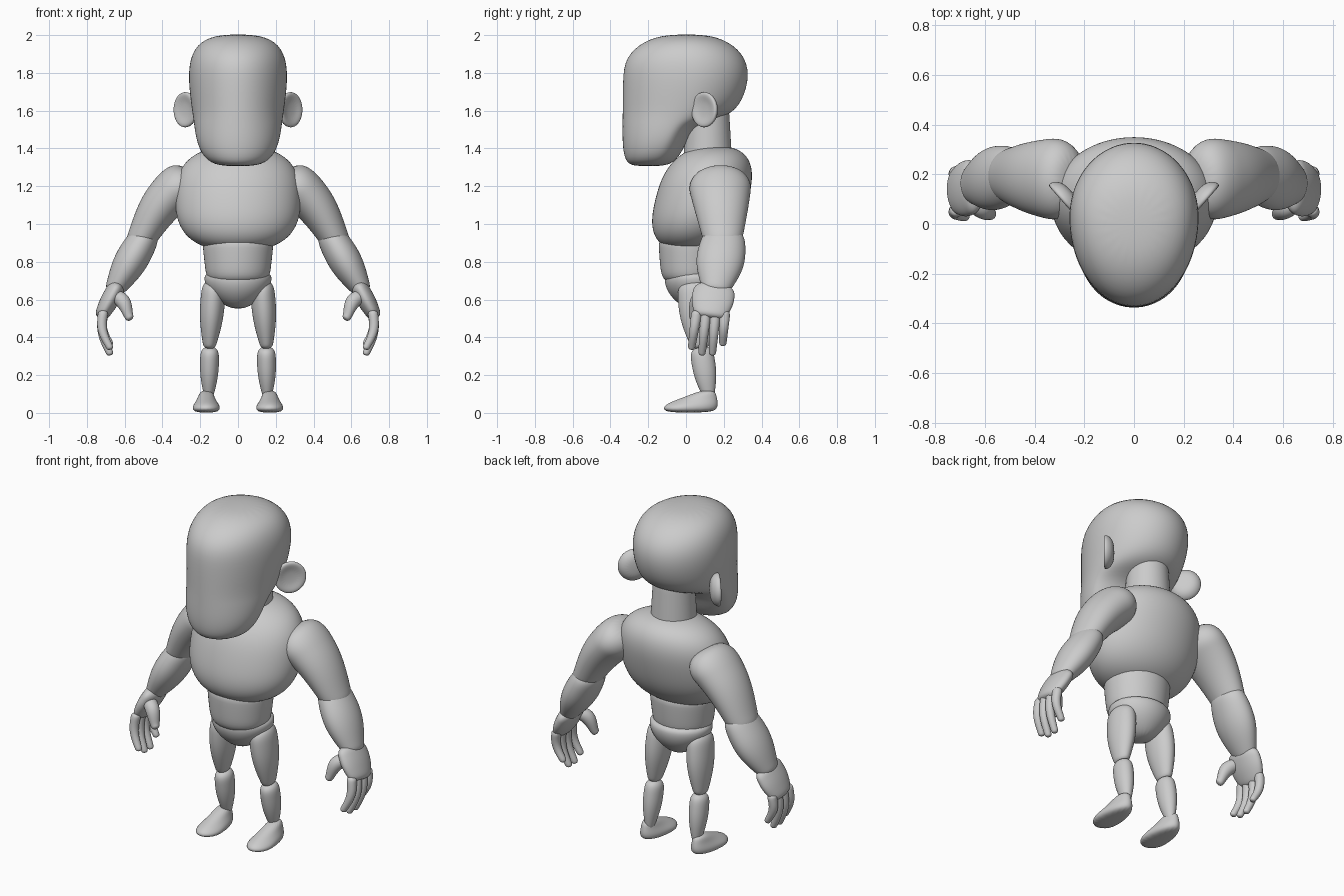
import bpy
import bmesh
from math import cos, sin, pi
from mathutils import Vector

default_cube = bpy.data.objects.get("Cube")
if default_cube:
    bpy.data.objects.remove(default_cube)

grey = (.6, .6, .6, 1)
clay = bpy.data.materials.new("plain_grey")
clay.use_nodes = True
clay.diffuse_color = grey
clay.node_tree.nodes["Principled BSDF"].inputs["Base Color"].default_value = grey


def skin(name, loops, side):
    """Bridge closed loops of points, cap both ends and smooth the result."""
    bm = bmesh.new()
    rows = [[bm.verts.new((side * p.x, p.y, p.z)) for p in loop] for loop in loops]
    for lower, upper in zip(rows, rows[1:]):
        for i in range(len(lower)):
            bm.faces.new((lower[i - 1], lower[i], upper[i], upper[i - 1]))
    bm.faces.new(rows[0])
    bm.faces.new(rows[-1])
    bmesh.ops.recalc_face_normals(bm, faces=bm.faces)
    mesh = bpy.data.meshes.new(name)
    bm.to_mesh(mesh)
    bm.free()
    mesh.materials.append(clay)
    mesh.shade_smooth()
    obj = bpy.data.objects.new(name, mesh)
    bpy.context.collection.objects.link(obj)
    smoother = obj.modifiers.new("smooth", "SUBSURF")
    smoother.levels = smoother.render_levels = 2


def signed_power(value, exponent):
    return abs(value) ** exponent * (1 if value > 0 else -1)


def ring(centre, across, along, count=20):
    """Elliptical loop around a centre, spanned by two radius vectors."""
    angles = [2 * pi * k / count for k in range(count)]
    return [centre + across * cos(a) + along * sin(a) for a in angles]


def stack(name, levels, x=0, side=1):
    """Egg-shaped rings given as (z, half width, front y, back y, widest y)."""
    loops = []
    for z, half_width, front, back, *widest in levels:
        middle = widest[0] if widest else (front + back) / 2
        loop = ring(Vector((x, 0, z)), Vector((half_width, 0, 0)), Vector((0, 1, 0)))
        for p in loop:
            p.y = middle + p.y * (back - middle if p.y > 0 else middle - front)
        loops.append(loop)
    skin(name, loops, side)


def blob(name, centre, size, power, lean, steps=12):
    """Superellipsoid whose upper half leans backward."""
    loops = []
    for k in range(steps):
        angle = pi * (k + .5) / steps
        height = -signed_power(cos(angle), 2 / power)
        spread = sin(angle) ** (2 / power)
        middle = Vector(centre) + Vector((0, lean * height, size[2] * height))
        across = Vector((size[0] * spread, 0, 0))
        along = Vector((0, size[1] * spread, 0))
        loops.append(ring(middle, across, along))
    skin(name, loops, 1)


def limb(name, start, end, thick, thin, bulge=0, depth=1, sag=(0, 0, 0), side=1, steps=6):
    """Round-ended limb that swells and bends toward its middle."""
    start, end, sag = Vector(start), Vector(end), Vector(sag)
    direction = (end - start).normalized()
    along = Vector((0, 1, 0))
    along = (along - direction * along.dot(direction)).normalized()
    across = along.cross(direction)

    def section(centre, radius):
        return ring(centre, across * radius, along * radius * depth)

    loops = []
    for k in range(steps + 1):
        t = k / steps
        swell = sin(pi * t)
        loops.append(section(start.lerp(end, t) + sag * swell,
                             thick + (thin - thick) * t + bulge * swell))
    # Rounded ends
    for reach, shrink in ((.5, .85), (.8, .45)):
        loops.insert(0, section(start - direction * reach * thick, shrink * thick))
        loops.append(section(end + direction * reach * thin, shrink * thin))
    skin(name, loops, side)


def ear(name, side):
    """Shallow dish facing forward and outward."""
    centre = Vector((.275, .1, 1.605))
    normal = Vector((.75, -.66, 0)).normalized()
    across = normal.cross(Vector((0, 0, -1)))
    up = Vector((0, 0, 1))
    loops = []
    for offset, radius in ((-.04, .04), (-.025, .08), (.01, .102), (.02, .08), (.005, .04)):
        loops.append(ring(centre + normal * offset, across * radius * .95, up * radius))
    skin(name, loops, side)


# Head: long flat face, rounded skull behind
stack("head", [
    (1.305, .08, -.28, -.12, -.19), (1.33, .17, -.325, -.05, -.16),
    (1.42, .22, -.34, 0, -.12), (1.52, .235, -.34, .04, -.07),
    (1.56, .24, -.34, .2, -.04), (1.62, .25, -.34, .29, 0),
    (1.76, .267, -.34, .34, .03), (1.88, .26, -.33, .325, .03),
    (1.97, .205, -.23, .23, .02), (2.005, .09, -.1, .1, .01)])

# Neck and body
limb("neck", (0, .115, 1.35), (0, .115, 1.6), .13, .115)
blob("chest", (0, .085, 1.135), (.34, .252, .28), power=2.6, lean=.07)
stack("waist", [(.68, .12, -.08, .14), (.71, .17, -.13, .18), (.78, .178, -.14, .19),
                (.88, .19, -.147, .2), (.94, .19, -.147, .2)])
stack("hips", [(.55, .04, 0, .1), (.6, .12, -.07, .16), (.66, .17, -.11, .2),
               (.72, .187, -.12, .21), (.755, .16, -.09, .19)])

for side, tag in ((1, "left_"), (-1, "right_")):
    ear(tag + "ear", side)

    # Arm
    limb(tag + "upper_arm", (.31, .18, 1.2), (.515, .195, .92), .125, .078,
         bulge=.005, depth=1.35, sag=(.01, 0, .02), side=side)
    limb(tag + "forearm", (.5, .2, .92), (.645, .16, .67), .08, .057,
         bulge=.02, depth=1.45, side=side)

    # Hand
    limb(tag + "palm", (.65, .15, .65), (.715, .13, .53), .048, .04,
         bulge=.005, depth=2.3, side=side)
    limb(tag + "thumb", (.67, .1, .63), (.577, .04, .51), .035, .025,
         bulge=.01, sag=(-.015, -.01, .02), side=side)
    for i, tip in enumerate((.35, .32, .32, .37)):
        limb(tag + "finger_" + "abcd"[i], (.715, .055 + .05 * i, .52),
             (.68, .03 + .055 * i, tip), .029, .02, sag=(.02, 0, 0), side=side)

    # Leg
    limb(tag + "thigh", (.13, .05, .65), (.15, .075, .37), .064, .038,
         bulge=.012, depth=1.5, side=side)
    limb(tag + "shin", (.15, .085, .31), (.155, .12, .09), .05, .025,
         bulge=.01, depth=1.25, side=side)
    stack(tag + "foot", [
        (0, .065, -.11, .15, -.02), (.03, .077, -.125, .17, -.02), (.055, .06, -.09, .17),
        (.08, .045, -.02, .165), (.12, .032, .08, .155)], x=.168, side=side)
